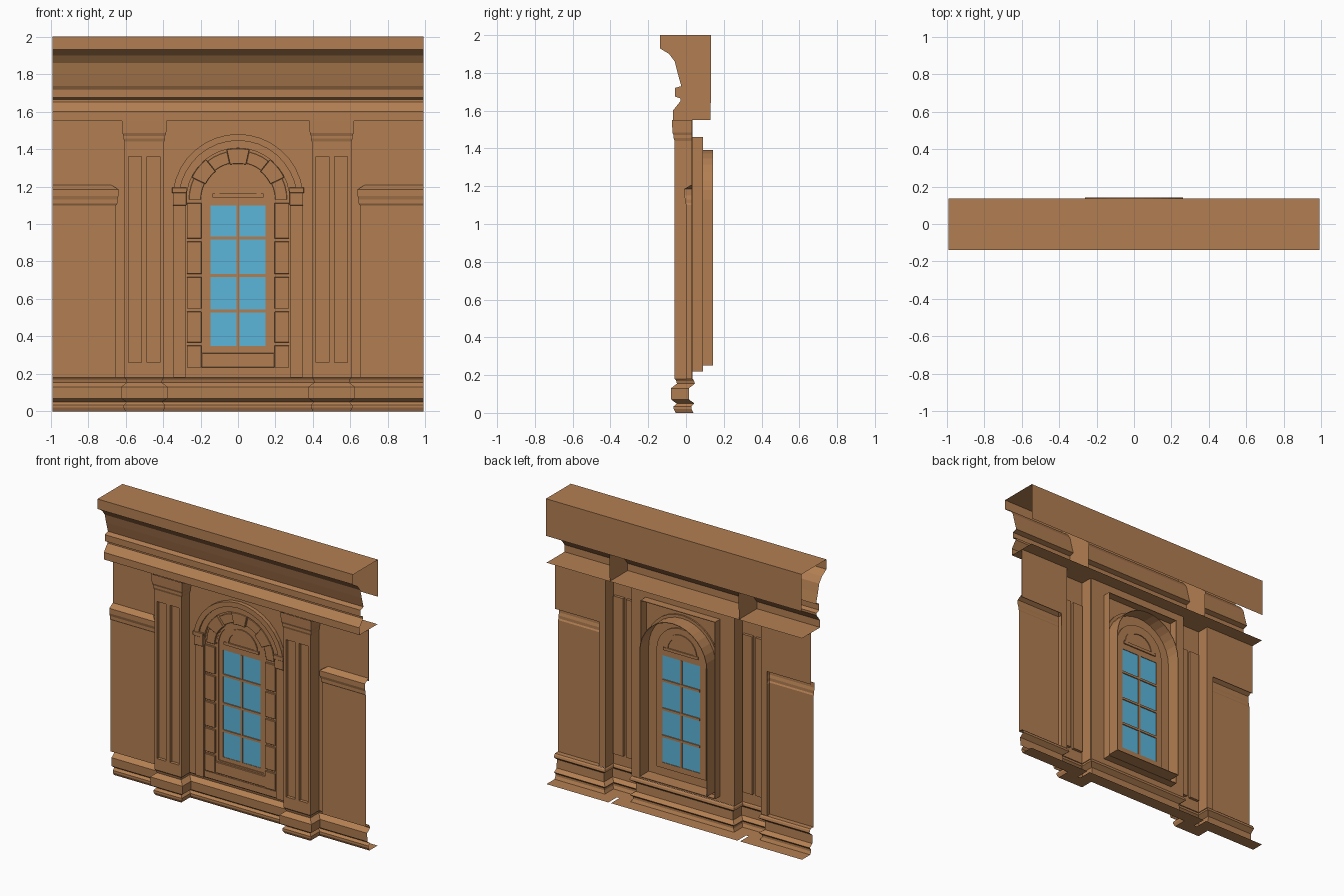
import bpy, bmesh, math
from mathutils import Vector

cube = bpy.data.objects.get("Cube")
if cube:
    bpy.data.objects.remove(cube, do_unlink=True)


def material(name, rgb):
    m = bpy.data.materials.new(name)
    m.use_nodes = True
    m.diffuse_color = (*rgb, 1)
    m.node_tree.nodes["Principled BSDF"].inputs["Base Color"].default_value = (*rgb, 1)
    return m


STONE = material("brown_stone", (0.45, 0.212, 0.085))
GLASS = material("blue_glass", (0.105, 0.46, 0.7))
ARCH_Z = 1.13      # springing height of the arches
END = 0.99         # half width of the facade


def finish(name, bm, mat, mirror, bevel):
    me = bpy.data.meshes.new(name)
    bm.to_mesh(me)
    bm.free()
    me.materials.append(mat)
    ob = bpy.data.objects.new(name, me)
    bpy.context.collection.objects.link(ob)
    if bevel:
        b = ob.modifiers.new("chamfer", 'BEVEL')
        b.width, b.segments = bevel, 1
    if mirror:
        ob.modifiers.new("other_side", 'MIRROR')
    return ob


def plate(name, loops, y0, y1, mat=STONE, mirror=False, bevel=0):
    """Solid slab between y0 and y1: an outline in x, z, with optional holes."""
    bm = bmesh.new()
    rings = []
    for y in (y0, y1):
        edges, sides = [], []
        for loop in loops:
            vs = [bm.verts.new((x, y, z)) for x, z in loop]
            edges += [bm.edges.new((vs[i - 1], vs[i])) for i in range(len(vs))]
            sides.append(vs)
        if len(loops) == 1:
            bm.faces.new(sides[0])
        else:
            bmesh.ops.triangle_fill(bm, edges=edges, use_beauty=True, normal=(0, -1, 0))
        rings.append(sides)
    for a, b in zip(*rings):
        for i in range(len(a)):
            bm.faces.new((a[i - 1], a[i], b[i], b[i - 1]))
    bmesh.ops.recalc_face_normals(bm, faces=bm.faces[:])
    return finish(name, bm, mat, mirror, bevel)


def sweep(name, path, profile, mirror=False):
    """Mitred moulding: (outward offset, z) profile, bottom to top, along a plan path."""
    pts = [Vector(p) for p in path]
    dirs = [(b - a).normalized() for a, b in zip(pts, pts[1:])]
    normals = [Vector((d.y, -d.x)) for d in dirs]
    bm = bmesh.new()
    rows = []
    for i, p in enumerate(pts):
        n1, n2 = normals[max(i - 1, 0)], normals[min(i, len(normals) - 1)]
        m = (n1 + n2) / (1 + n1.dot(n2))
        rows.append([bm.verts.new((*(p + m * o), z)) for o, z in profile])
    for a, b in zip(rows, rows[1:]):
        for j in range(len(profile) - 1):
            bm.faces.new((a[j], b[j], b[j + 1], a[j + 1]))
    return finish(name, bm, STONE, mirror, 0)


def rect(x0, x1, z0, z1):
    return [(x0, z0), (x1, z0), (x1, z1), (x0, z1)]


def arc(r, a0, a1, n, cz=ARCH_Z):
    angles = [math.radians(a0 + (a1 - a0) * i / n) for i in range(n + 1)]
    return [(r * math.cos(a), cz + r * math.sin(a)) for a in angles]


def arch(r, z0):
    return [(-r, z0), (r, z0)] + arc(r, 0, 180, 16)


def band(r0, r1, a0, a1, n, cz=ARCH_Z):
    return arc(r1, a0, a1, n, cz) + arc(r0, a1, a0, n, cz)


# Entablature: open-ended hollow cornice
CORNICE = [(-.13, 1.55), (.07, 1.55), (.07, 1.6), (.03, 1.65), (.03, 1.665), (.06, 1.675),
           (.06, 1.72), (.025, 1.73), (.045, 1.8), (.06, 1.86), (.09, 1.9), (.14, 1.93),
           (.14, 2), (-.135, 2), (-.135, 1.74)]
sweep("entablature", [(-END, 0), (END, 0)], CORNICE)

# Stiffening ribs inside the cornice, filling its section above each pilaster
bm = bmesh.new()
bm.faces.new([bm.verts.new((.5, -o * .99, z)) for o, z in CORNICE])
finish("cornice_rib", bm, STONE, True, 0)

# Base moulding stepping around the pilasters, with a floor flange
sweep("base_moulding",
      [(0, .035), (.395, .035), (.395, -.06), (.605, -.06), (.605, .035), (END, .035)],
      [(-.095, 0), (-.005, 0), (.005, .02), (.005, .035), (-.01, .05), (.018, .07),
       (.02, .13), (-.012, .155), (-.008, .17), (0, .18)], True)

# Pilasters: shaft with two sunk panels, side returns and capital
flutes = [rect(x, x + .07, .26, 1.36) for x in (.415, .515)]
plate("pilaster_front", [rect(.395, .605, .18, 1.55)] + flutes, -.06, -.054, mirror=True)
for x, f in zip((.415, .515), flutes):
    plate("pilaster_panel_sides", [rect(x - .003, x + .073, .257, 1.363), f],
          -.055, -.037, mirror=True)
    plate("pilaster_panel", [rect(x - .003, x + .073, .257, 1.363)], -.038, -.035, mirror=True)
for x in (.395, .601):
    plate("pilaster_return", [rect(x, x + .004, .18, 1.55)], -.059, .031, mirror=True)
sweep("pilaster_capital", [(.395, .028), (.395, -.06), (.605, -.06), (.605, .028)],
      [(.001, 1.44), (.006, 1.455), (.006, 1.47), (.012, 1.485), (.014, 1.55)], True)

# Side bays: upper wall and projecting panel with a hood moulding
plate("side_wall", [[(.605, .18), (.652, .18), (.652, 1.19), (END, 1.19),
                     (END, 1.55), (.605, 1.55)]], .03, .033, mirror=True)
sweep("side_panel", [(.65, .032), (.65, .002), (END, .002)],
      [(-.035, .18), (0, .18), (0, 1.1), (.006, 1.11), (.006, 1.13), (.012, 1.15),
       (.012, 1.185), (-.03, 1.21)], True)

# Central bay wall with the arched opening and a shallow backing for the blocks
opening = arch(.276, .225)
plate("central_wall", [rect(-.395, .395, .18, 1.55), opening], .03, .034)
plate("opening_backing", [arch(.282, .222), arch(.19, .312)], .034, .044)

# Open rims running back behind the wall
plate("square_rim", [rect(-.288, .288, .22, 1.46), rect(-.284, .284, .224, 1.456)], .033, .09)
plate("arched_rim", [arch(.262, .25), arch(.258, .254)], .04, .142)

# Piers, imposts and stepped archivolt around the opening
plate("pier", [rect(.28, .345, .18, 1.1)], .02, .031, mirror=True)
plate("impost", [rect(.276, .348, 1.1, 1.18)], .006, .031, mirror=True, bevel=.002)
plate("impost_cap", [rect(.274, .352, 1.165, 1.195)], 0, .031, mirror=True, bevel=.002)
plate("archivolt_inner", [band(.275, .32, 8, 172, 16)], .014, .032)
plate("archivolt_outer", [band(.315, .35, 8, 172, 16)], .002, .032)

# Quoin blocks up the jambs
joints = (.225, .36, .54, .725, .915, 1.12)
for i, (z0, z1) in enumerate(zip(joints, joints[1:])):
    plate("quoin_%d" % (i + 1), [rect(.195, .273, z0 + .008, z1 - .008)],
          .02, .036, mirror=True, bevel=.002)

# Voussoirs, alternating in depth, with the keystone in the middle
for i in range(7):
    a = i * 180 / 7
    proud = i % 2
    plate("keystone" if i == 3 else "voussoir_%d" % (i + 1),
          [band(.192 if proud else .198, .274 if proud else .262, a, a + 180 / 7, 3)],
          .01 if proud else .024, .036, bevel=.002)

# Sill
plate("window_sill", [rect(-.194, .194, .235, .312)], .024, .046, bevel=.002)

# Window sash with the fanlight panel above the glass
sash_hole = rect(-.146, .146, .35, 1.1)
plate("window_sash", [arch(.191, .311), sash_hole], .043, .054)
plate("sash_rim", [arch(.191, .312), arch(.178, .322)], .036, .044)
plate("fanlight_ring", [band(.1, .124, 0, 180, 12, 1.155)], .036, .06)
plate("fanlight_bar", [rect(-.135, .135, 1.142, 1.162)], .034, .062)
plate("glass", [sash_hole], .046, .05, GLASS)

# Glazing bars
plate("mullion", [rect(-.008, .008, .35, 1.1)], .041, .055)
for z in (.535, .725, .925):
    plate("glazing_bar", [rect(-.146, .146, z - .008, z + .008)], .039, .057)
